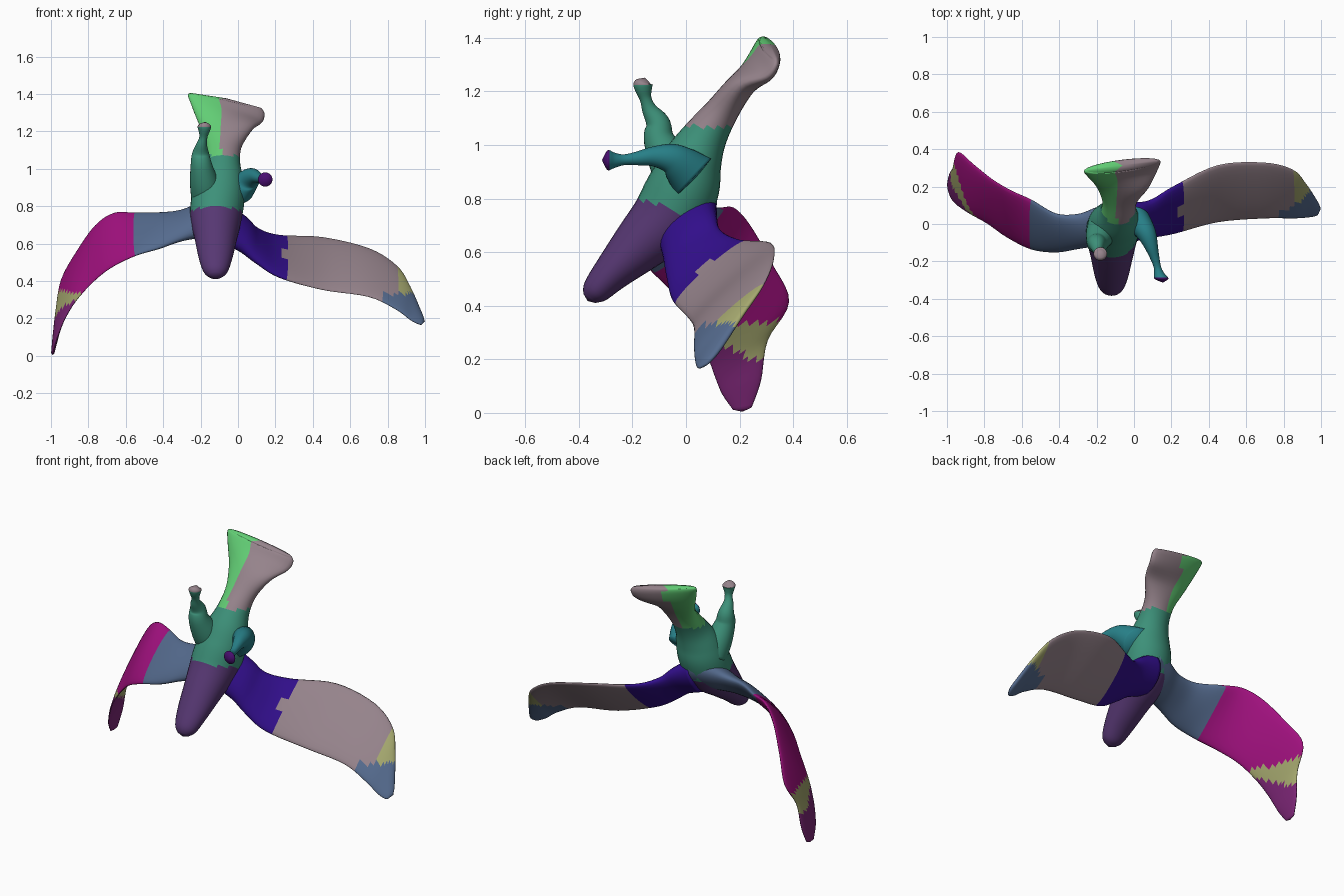
import bpy, bmesh, math
from mathutils import Vector

SIDES, STEPS = 28, 5
PALETTE = {"purple": "573A72", "teal": "3F8F78", "green": "62CC74", "mauve": "94828A",
           "indigo": "35168A", "olive": "A3A66E", "slate": "556A8C", "magenta": "A0187E",
           "sea": "2C8088", "plum": "7A2A74", "violet": "4B1670"}


def material(name):
    if name in bpy.data.materials:
        return bpy.data.materials[name]
    m = bpy.data.materials.new(name)
    h = PALETTE[name]
    m.diffuse_color = [(int(h[i:i + 2], 16) / 255) ** 2.2 for i in (0, 2, 4)] + [1]
    return m


def smooth_rows(rows):
    """Catmull-Rom interpolation between cross-sections."""
    out = []
    for i in range(len(rows) - 1):
        p = [rows[max(0, min(len(rows) - 1, i + k))] for k in (-1, 0, 1, 2)]
        for s in range(STEPS):
            t = s / STEPS
            out.append([0.5 * (2 * b + (c - a) * t + (2 * a - 5 * b + 4 * c - d) * t * t
                               + (3 * b - a - 3 * c + d) * t ** 3) for a, b, c, d in zip(*p)])
    return out + [list(rows[-1])]


def loft(name, rows, colour_at, colours):
    """rows: one edge xyz, other edge xyz, half thickness."""
    rows = smooth_rows(rows)
    mid = [(Vector(r[:3]) + Vector(r[3:6])) / 2 for r in rows]
    bm = bmesh.new()
    rings = []
    for i, r in enumerate(rows):
        half = (Vector(r[3:6]) - Vector(r[:3])) / 2
        tangent = mid[min(i + 1, len(mid) - 1)] - mid[max(i - 1, 0)]
        n = half.cross(tangent).normalized() * max(r[6], 0.004)
        rings.append([bm.verts.new(mid[i] + half * math.cos(a) + n * math.sin(a))
                      for a in (2 * math.pi * k / SIDES for k in range(SIDES))])
    for a, b in zip(rings, rings[1:]):
        for k in range(SIDES):
            j = (k + 1) % SIDES
            bm.faces.new((a[k], a[j], b[j], b[k]))
    # slightly domed end caps
    for ring, near, far in ((rings[0], mid[1], mid[0]), (rings[-1], mid[-2], mid[-1])):
        tip = bm.verts.new(far + (far - near).normalized() * 0.012)
        for k in range(SIDES):
            bm.faces.new((ring[k], ring[(k + 1) % SIDES], tip))
    bmesh.ops.recalc_face_normals(bm, faces=bm.faces)
    for f in bm.faces:
        f.smooth = True
        f.material_index = colours.index(colour_at(f.calc_center_median()))
    me = bpy.data.meshes.new(name)
    bm.to_mesh(me)
    bm.free()
    for c in colours:
        me.materials.append(material(c))
    ob = bpy.data.objects.new(name, me)
    bpy.context.collection.objects.link(ob)


def tube(points):
    return [(x - r, y, z, x + r, y, z, r) for x, y, z, r in points]


def level(x0, x1, y, z, t):
    return (x0, y, z, x1, y, z, t)


# head, torso and fanned tail
def body_colour(p):
    if p.z < 0.74 - 0.35 * p.y:
        return "purple"
    if p.z < 1.07:
        return "teal"
    return "green" if p.x < -0.09 else "mauve"


loft("body", [
    level(-0.155, -0.085, -0.36, 0.427, 0.028),
    level(-0.185, -0.055, -0.338, 0.455, 0.052),
    level(-0.21, -0.03, -0.275, 0.525, 0.072),
    level(-0.232, -0.005, -0.17, 0.63, 0.105),
    level(-0.255, 0.02, -0.065, 0.735, 0.135),
    level(-0.25, 0.035, -0.01, 0.84, 0.135),
    level(-0.22, 0.03, 0.025, 0.94, 0.112),
    level(-0.18, 0.012, 0.07, 1.03, 0.085),
    level(-0.17, 0.02, 0.13, 1.12, 0.064),
    level(-0.2, 0.08, 0.2, 1.215, 0.052),
    (-0.245, 0.25, 1.33, 0.13, 0.3, 1.25, 0.045),
    (-0.268, 0.28, 1.395, 0.142, 0.335, 1.295, 0.036),
    (-0.25, 0.29, 1.405, 0.125, 0.335, 1.325, 0.028),
], body_colour, ["purple", "teal", "green", "mauve"])


# outstretched wing
def right_wing_colour(p):
    if p.x < 0.25:
        return "indigo"
    if p.z < 0.33 and p.x > 0.78:
        return "slate"
    return "olive" if p.x > 0.86 else "mauve"


loft("right_wing", [
    (-0.08, -0.09, 0.62, -0.08, 0.1, 0.80, 0.09),
    (0.02, -0.08, 0.57, 0.02, 0.11, 0.74, 0.065),
    (0.1, -0.07, 0.5, 0.1, 0.13, 0.68, 0.042),
    (0.22, -0.05, 0.42, 0.22, 0.205, 0.645, 0.028),
    (0.45, 0.01, 0.353, 0.45, 0.315, 0.635, 0.022),
    (0.7, 0.03, 0.315, 0.7, 0.328, 0.575, 0.02),
    (0.85, 0.03, 0.245, 0.85, 0.29, 0.48, 0.02),
    (0.925, 0.035, 0.19, 0.92, 0.215, 0.37, 0.018),
    (0.975, 0.045, 0.167, 0.97, 0.14, 0.255, 0.014),
    (0.99, 0.065, 0.175, 0.99, 0.105, 0.21, 0.008),
], right_wing_colour, ["indigo", "mauve", "olive", "slate"])


# drooping wing
def left_wing_colour(p):
    if p.x > -0.56:
        return "slate"
    if p.z > 0.34:
        return "magenta"
    return "olive" if p.z > 0.2 + 0.5 * max(0, 0.25 - p.y) else "plum"


loft("left_wing", [
    (-0.1, -0.1, 0.66, -0.1, 0.1, 0.84, 0.09),
    (-0.2, -0.11, 0.645, -0.2, 0.08, 0.81, 0.07),
    (-0.3, -0.13, 0.62, -0.3, 0.05, 0.775, 0.045),
    (-0.42, -0.15, 0.575, -0.42, 0.055, 0.765, 0.032),
    (-0.55, -0.135, 0.535, -0.55, 0.13, 0.765, 0.025),
    (-0.68, -0.07, 0.47, -0.66, 0.18, 0.765, 0.022),
    (-0.78, 0.0, 0.39, -0.76, 0.24, 0.7, 0.02),
    (-0.87, 0.05, 0.29, -0.86, 0.32, 0.56, 0.02),
    (-0.925, 0.085, 0.2, -0.94, 0.385, 0.415, 0.018),
    (-0.955, 0.11, 0.13, -0.965, 0.305, 0.27, 0.016),
    (-0.975, 0.135, 0.07, -0.98, 0.28, 0.12, 0.014),
    (-0.99, 0.175, 0.012, -0.99, 0.245, 0.02, 0.009),
], left_wing_colour, ["slate", "magenta", "olive", "plum"])

# raised legs with flared feet
loft("left_leg", tube([
    (-0.165, -0.01, 0.84, 0.085), (-0.18, -0.06, 0.93, 0.077), (-0.195, -0.1, 1.02, 0.058),
    (-0.2, -0.105, 1.08, 0.046), (-0.195, -0.135, 1.13, 0.029), (-0.185, -0.15, 1.17, 0.022),
    (-0.18, -0.158, 1.205, 0.031), (-0.18, -0.16, 1.228, 0.036), (-0.178, -0.157, 1.24, 0.022)]),
    lambda p: "mauve" if p.z > 1.225 else "teal", ["teal", "mauve"])

loft("right_leg", tube([
    (-0.01, 0.03, 0.88, 0.095), (0.035, -0.02, 0.925, 0.074), (0.065, -0.06, 0.95, 0.056),
    (0.09, -0.12, 0.957, 0.038), (0.11, -0.18, 0.95, 0.026), (0.125, -0.23, 0.945, 0.02),
    (0.135, -0.265, 0.943, 0.028), (0.146, -0.29, 0.943, 0.038), (0.15, -0.302, 0.943, 0.024)]),
    lambda p: "violet" if p.y < -0.285 else "sea", ["sea", "violet"])
